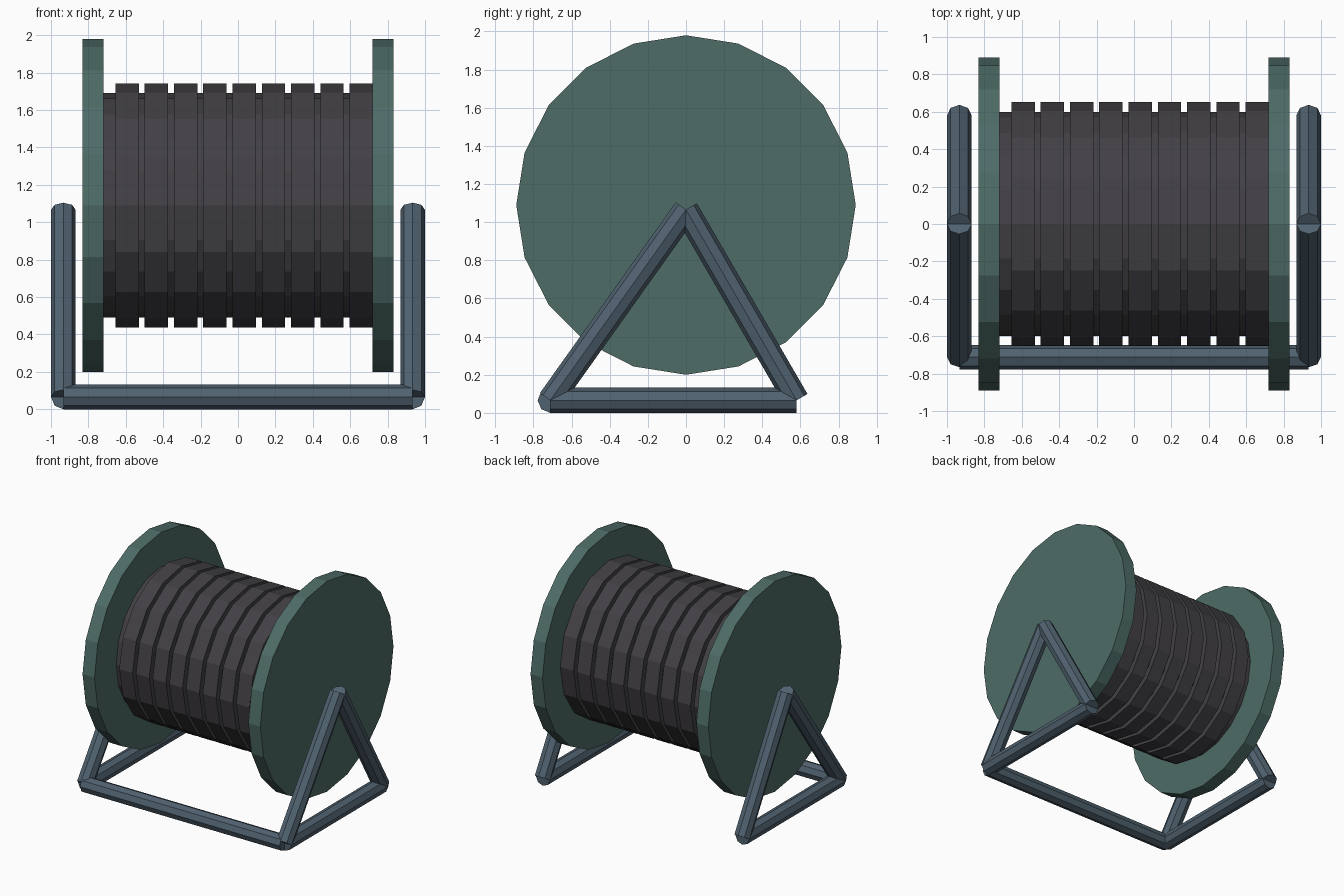
import bpy
from mathutils import Vector, Matrix

cube = bpy.data.objects.get("Cube")
if cube:
    bpy.data.objects.remove(cube, do_unlink=True)


def material(name, rgb):
    m = bpy.data.materials.new(name)
    m.use_nodes = True
    m.diffuse_color = (*rgb, 1)
    m.node_tree.nodes["Principled BSDF"].inputs["Base Color"].default_value = (*rgb, 1)
    return m


green = material("muted green", (0.075, 0.15, 0.135))
charcoal = material("charcoal", (0.055, 0.051, 0.058))
steel = material("blue grey steel", (0.08, 0.122, 0.16))


def rod(name, start, end, radius, sides, mat):
    """Flat-faced cylinder between two points, one corner kept upright."""
    a, b = Vector(start), Vector(end)
    axis = (b - a).normalized()
    # local y points along the tube's side, in the plane square to its axis
    side = Vector((0, 1, 0)) if abs(axis.x) > 0.9 else Vector((1, 0, 0))
    up = axis.cross(side)
    bpy.ops.mesh.primitive_cylinder_add(vertices=sides, radius=radius, depth=(b - a).length)
    ob = bpy.context.object
    ob.name = name
    ob.data.name = name
    turn = Matrix((up, side, axis)).transposed()
    if turn.determinant() < 0:
        turn = Matrix((-up, side, axis)).transposed()
    ob.matrix_world = Matrix.Translation((a + b) / 2) @ turn.to_4x4()
    ob.data.materials.append(mat)
    return ob


# Reel: core drum, cable turns and end discs
AXLE = 1.09
rod("drum_core", (-0.73, 0, AXLE), (0.73, 0, AXLE), 0.6, 20, charcoal)
for i in range(9):
    x = -0.655 + i * 0.1564
    rod(f"cable_turn_{i + 1}", (x, 0, AXLE), (x + 0.125, 0, AXLE), 0.653, 16, charcoal)
for name, s in (("left", 1), ("right", -1)):
    rod(f"{name}_disc", (s * 0.72, 0, AXLE), (s * 0.832, 0, AXLE), 0.89, 20, green)

# Tube stand: a triangle on each side, joined along the front
R, FRAME_X = 0.066, 0.934
front, back, top = (-0.712, R), (0.58, R), (0, 1.066)
for name, s in (("left", 1), ("right", -1)):
    for part, p, q in (("front_leg", front, top), ("back_leg", back, top),
                       ("base_tube", front, back)):
        rod(f"{name}_{part}", (s * FRAME_X, *p), (s * FRAME_X, *q), R, 8, steel)
rod("front_crossbar", (-FRAME_X, *front), (FRAME_X, *front), R, 8, steel)
